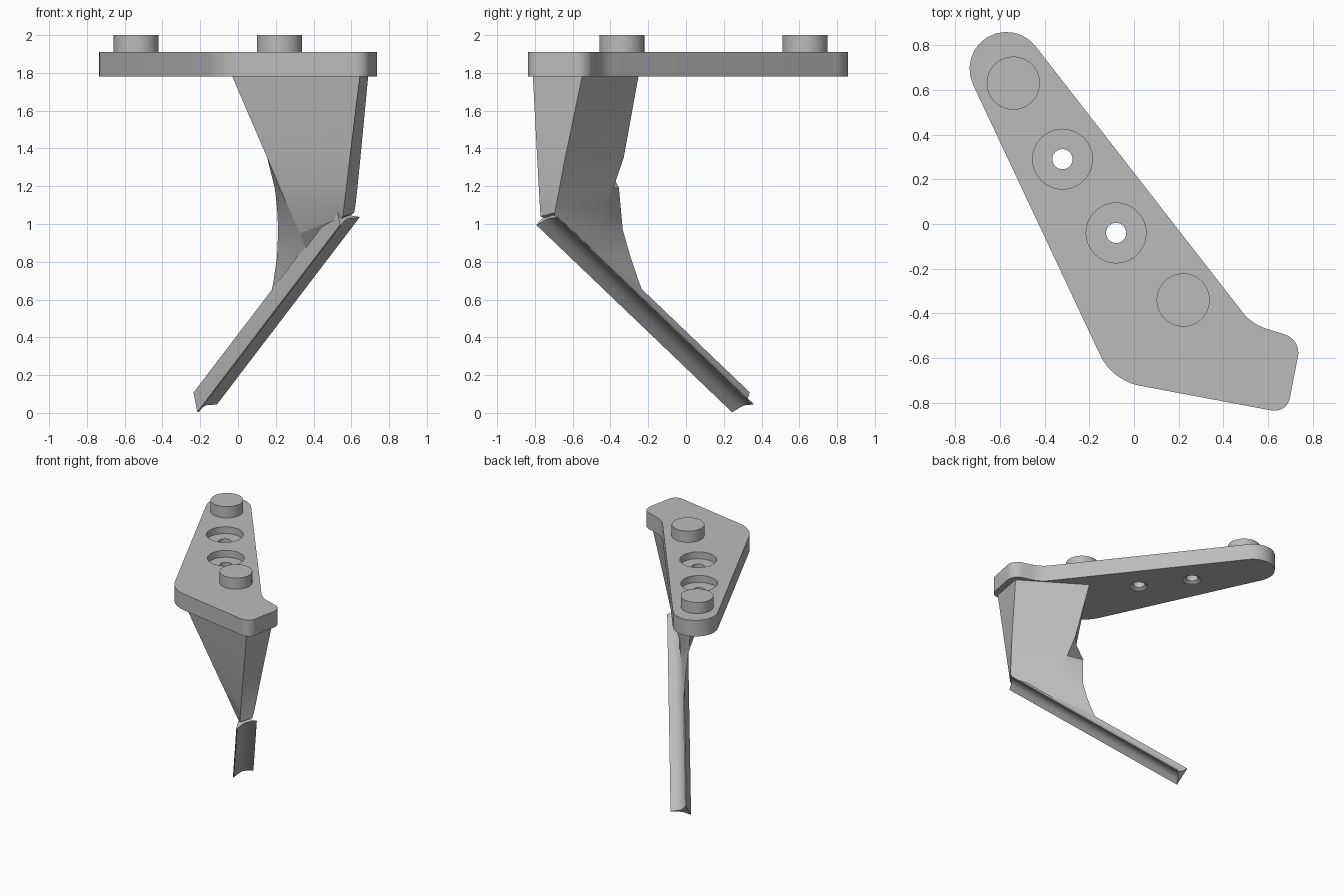
import bpy, bmesh, math
from mathutils import Vector

if "Cube" in bpy.data.objects:
    bpy.data.objects.remove(bpy.data.objects["Cube"])

grey = bpy.data.materials.new("plain_grey")
grey.diffuse_color = (0.5, 0.5, 0.5, 1)
grey.use_nodes = True
grey.node_tree.nodes["Principled BSDF"].inputs["Base Color"].default_value = grey.diffuse_color


def loft(name, rings):
    """Skin a list of equal-length closed rings and cap both ends."""
    bm = bmesh.new()
    vs = [[bm.verts.new(p) for p in r] for r in rings]
    n = len(rings[0])
    for a, b in zip(vs, vs[1:]):
        for i in range(n):
            j = (i + 1) % n
            bm.faces.new((a[i], a[j], b[j], b[i]))
    bm.faces.new(vs[0][::-1])
    bm.faces.new(vs[-1])
    bmesh.ops.recalc_face_normals(bm, faces=bm.faces)
    me = bpy.data.meshes.new(name)
    bm.to_mesh(me)
    bm.free()
    me.materials.append(grey)
    ob = bpy.data.objects.new(name, me)
    bpy.context.collection.objects.link(ob)
    return ob


def smooth(ob, angle=25):
    bpy.ops.object.select_all(action='DESELECT')
    ob.select_set(True)
    bpy.context.view_layer.objects.active = ob
    bpy.ops.object.shade_smooth_by_angle(angle=math.radians(angle))


def circle(x, y, z, r, n=48):
    return [(x + r * math.cos(2 * math.pi * i / n),
             y + r * math.sin(2 * math.pi * i / n), z) for i in range(n)]


def rounded(corners, steps=12):
    """Polygon outline with each (x, y, radius) corner filleted."""
    out = []
    for i, (x, y, r) in enumerate(corners):
        p = Vector((x, y))
        u = (Vector(corners[i - 1][:2]) - p).normalized()
        v = (Vector(corners[(i + 1) % len(corners)][:2]) - p).normalized()
        half = u.angle(v) / 2
        c = p + (u + v).normalized() * (r / math.sin(half))
        t = r / math.tan(half)
        a, b = p + u * t - c, p + v * t - c
        a0 = math.atan2(a.y, a.x)
        da = math.atan2(b.y, b.x) - a0
        da = (da + math.pi) % (2 * math.pi) - math.pi
        for k in range(steps + 1):
            g = a0 + da * k / steps
            out.append((c.x + r * math.cos(g), c.y + r * math.sin(g)))
    return out


# Mounting plate
outline = rounded([(-1.35, 1.964, 0.165), (-0.098, -0.70, 0.25), (0.684, -0.847, 0.07),
                   (0.748, -0.517, 0.085), (0.527, -0.448, 0.22)])
plate = loft("mounting_plate", [[(x, y, z) for x, y in outline] for z in (1.78, 1.91)])

# Counterbored screw holes, slightly chamfered underneath
for x, y in ((-0.32, 0.29), (-0.08, -0.04)):
    cutter = loft("hole_cutter", [circle(x, y, z, r) for z, r in
                  ((1.75, 0.068), (1.785, 0.068), (1.80, 0.045), (1.855, 0.045),
                   (1.855, 0.134), (1.95, 0.134))])
    cutter.hide_render = True
    mod = plate.modifiers.new("hole", 'BOOLEAN')
    mod.operation = 'DIFFERENCE'
    mod.solver = 'EXACT'
    mod.object = cutter
    bpy.context.view_layer.objects.active = plate
    bpy.ops.object.modifier_apply(modifier=mod.name)
    bpy.data.objects.remove(cutter)
smooth(plate)

# Locating pegs
for i, (x, y) in enumerate(((-0.54, 0.63), (0.22, -0.34))):
    smooth(loft(f"peg_{i + 1}", [circle(x, y, z, 0.119) for z in (1.89, 2.0)]))

# Slanted blade bar: triangular section with two hollow sides
A, B, C = Vector((-0.237, 0.338, 0.113)), Vector((-0.214, 0.238, 0.0)), Vector((-0.106, 0.36, 0.045))
mid = (A + B + C) / 3
d = Vector((0.755, -1.035, 0.99))
section = []
for p, q, hollow in ((A, B, 0.0), (B, C, 0.022), (C, A, 0.028)):
    inward = mid - (p + q) / 2
    inward.normalize()
    for u in (0.05, 0.16, 0.32, 0.5, 0.68, 0.84, 0.95):
        section.append(p.lerp(q, u) + inward * hollow * math.sin(math.pi * u) ** 1.5)
smooth(loft("blade_bar", [[p + d * t for p in section] for t in (0, 1)]), 35)


def core(t):
    return mid + d * t


# Gusset: wide under the plate, narrowing to a thin curved web on the bar
# each ring: front outer, front inner, web tip, back inner, back outer
rings = [
    [(0.646, -0.811, 1.79), (-0.034, -0.637, 1.79), (0.095, -0.443, 1.79), (0.22, -0.25, 1.79), (0.69, -0.548, 1.79)],
    [(0.592, -0.788, 1.35), (0.155, -0.567, 1.35), (0.20, -0.43, 1.35), (0.29, -0.33, 1.35), (0.648, -0.64, 1.35)],
    [(0.573, -0.779, 1.19), (0.222, -0.54, 1.19), (0.195, -0.355, 1.19), (0.325, -0.385, 1.19), (0.632, -0.67, 1.19)],
    [(0.562, -0.774, 1.10), (0.262, -0.525, 1.10), (0.207, -0.345, 1.08), (0.345, -0.42, 1.10), (0.622, -0.687, 1.10)],
    [(0.555, -0.77, 1.04), (0.327, -0.505, 0.95), (0.213, -0.335, 0.97), (0.38, -0.47, 0.95), (0.615, -0.695, 1.06)],
    [core(0.97), core(0.76), (0.207, -0.295, 0.83), core(0.765), core(0.98)],
    [core(0.95), core(0.68), (0.19, -0.255, 0.71), core(0.685), core(0.96)],
    [core(0.93), core(0.60), (0.175, -0.225, 0.63), core(0.605), core(0.94)],
]
smooth(loft("gusset", rings), 20)
